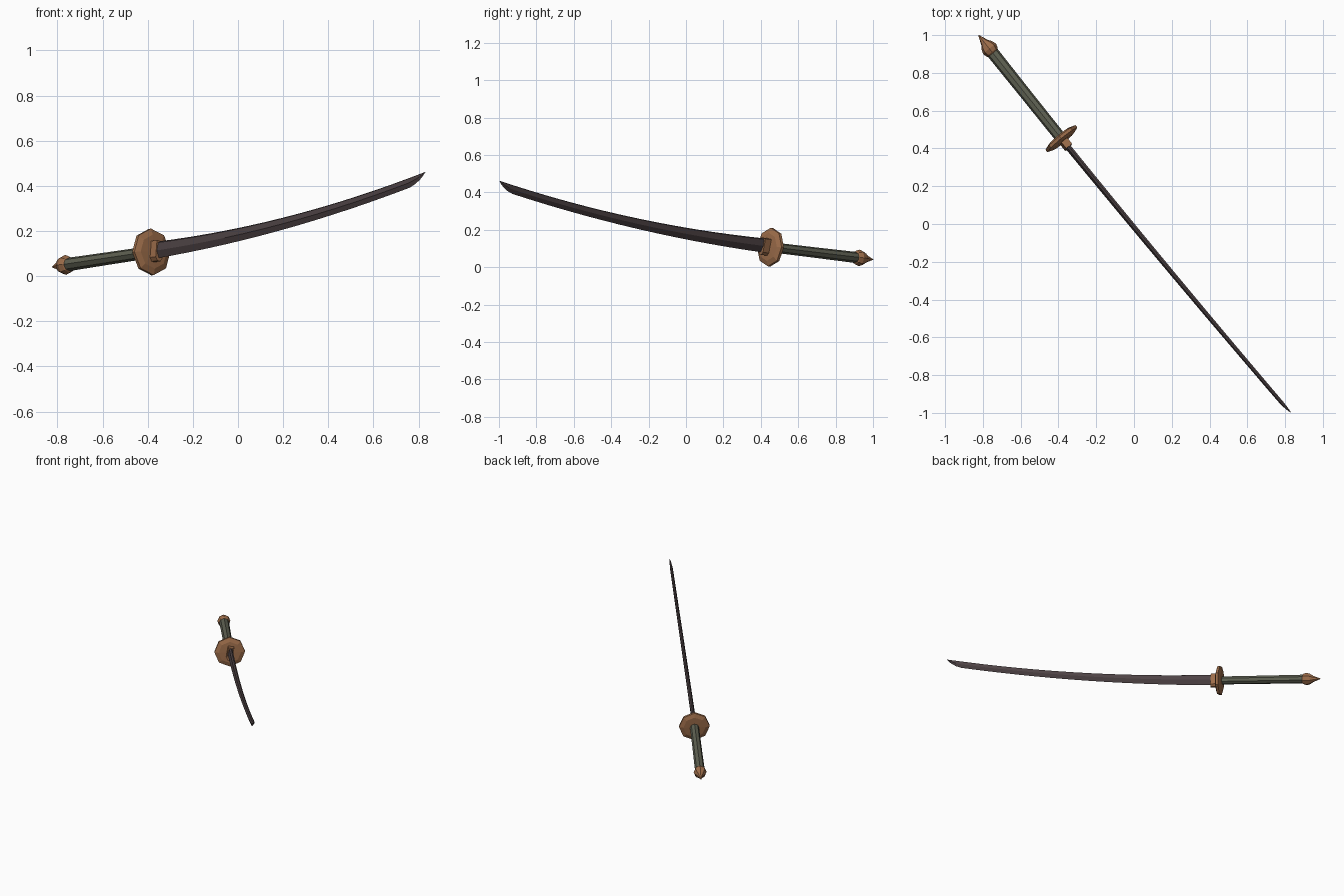
import bpy, bmesh, math

if "Cube" in bpy.data.objects:
    bpy.data.objects.remove(bpy.data.objects["Cube"])

ANG = math.atan2(-1.0, 0.825)          # heading of the sword on the ground plane
DX, DY = math.cos(ANG), math.sin(ANG)
ROLL = math.radians(10)                # slight lean of the blade
SLOPE, GUARD = 0.094, -0.593           # handle pitch, guard position along the sword


def world(s, p, z):
    """s along the sword, p sideways, z up."""
    return (s * DX - p * DY, s * DY + p * DX, z)


def material(name, rgb):
    m = bpy.data.materials.new(name)
    m.diffuse_color = (*rgb, 1)
    m.use_nodes = True
    m.node_tree.nodes["Principled BSDF"].inputs["Base Color"].default_value = m.diffuse_color
    return m


def loft(name, rings, mat):
    """Skin a list of equal-length rings and cap both ends."""
    bm = bmesh.new()
    rows = [[bm.verts.new(world(*c)) for c in r] for r in rings]
    n = len(rows[0])
    for a, b in zip(rows, rows[1:]):
        for i in range(n):
            j = (i + 1) % n
            bm.faces.new((a[i], a[j], b[j], b[i]))
    bm.faces.new(rows[0])
    bm.faces.new(rows[-1])
    bmesh.ops.recalc_face_normals(bm, faces=bm.faces)
    me = bpy.data.meshes.new(name)
    bm.to_mesh(me)
    bm.free()
    me.materials.append(mat)
    ob = bpy.data.objects.new(name, me)
    bpy.context.collection.objects.link(ob)
    return ob


def axis_point(s, side, up):
    """Point around the tilted handle axis."""
    t = s - GUARD
    return (s - SLOPE * up, -0.009 - 0.015 * t + side, 0.107 + SLOPE * t + up)


def lathe(name, profile, mat, squash=1.0, n=8):
    rings = []
    for s, r in profile:
        rings.append([axis_point(s, r * math.sin(2 * math.pi * i / n),
                                 r * squash * math.cos(2 * math.pi * i / n))
                      for i in range(n)])
    return loft(name, rings, mat)


copper = material("copper", (0.34, 0.155, 0.07))
grip = material("grey_green_wrap", (0.115, 0.12, 0.085))
steel = material("dark_steel", (0.075, 0.055, 0.058))

# handle
lathe("handle", [(-1.19, 0.033), (-0.9, 0.031), (GUARD, 0.030)], grip, 0.9)

# pommel ball with pointed end
lathe("pommel", [(-1.297, 0.001), (-1.245, 0.022), (-1.225, 0.036), (-1.2, 0.044),
                 (-1.178, 0.037), (-1.163, 0.022)], copper)

# octagonal guard with bevelled rim
lathe("guard", [(GUARD - 0.02, 0.03), (GUARD - 0.018, 0.075), (GUARD - 0.008, 0.103),
                (GUARD + 0.008, 0.103), (GUARD + 0.018, 0.075), (GUARD + 0.02, 0.03)], copper)

# collar at the blade root, rolled with the blade
collar = []
for s in (GUARD, -0.533):
    ring = []
    for a, b in ((-0.02, 0.044), (0.02, 0.044), (0.02, -0.03), (0.008, -0.046),
                 (-0.008, -0.046), (-0.02, -0.03)):
        ring.append(axis_point(s, a * math.cos(ROLL) + b * math.sin(ROLL),
                               b * math.cos(ROLL) - a * math.sin(ROLL)))
    collar.append(ring)
loft("collar", collar, copper)

# curved single-edged blade: (depth fraction, thickness fraction)
SECTION = [(0, 0), (0.08, 0.7), (0.55, 1), (1, 0), (0.55, -1), (0.08, -0.7)]
stations = [(-0.57 + 1.77 * i / 14, 1.0) for i in range(15)]
stations += [(1.235, 0.86), (1.265, 0.6), (1.285, 0.3), (1.297, 0.02)]
blade = []
for s, k in stations:
    x = s * DX
    top = 0.212 + 0.207 * x + 0.116 * x * x
    side = -0.006 + 0.007 * s * s
    width = (0.062 - 0.022 * s + 0.0075 * s * s) * k
    half = (0.0135 - 0.003 * s) * min(1, k + 0.1)
    blade.append([(s, side - f * width * math.sin(ROLL) + t * half,
                   top - f * width * math.cos(ROLL)) for f, t in SECTION])
loft("blade", blade, steel)
